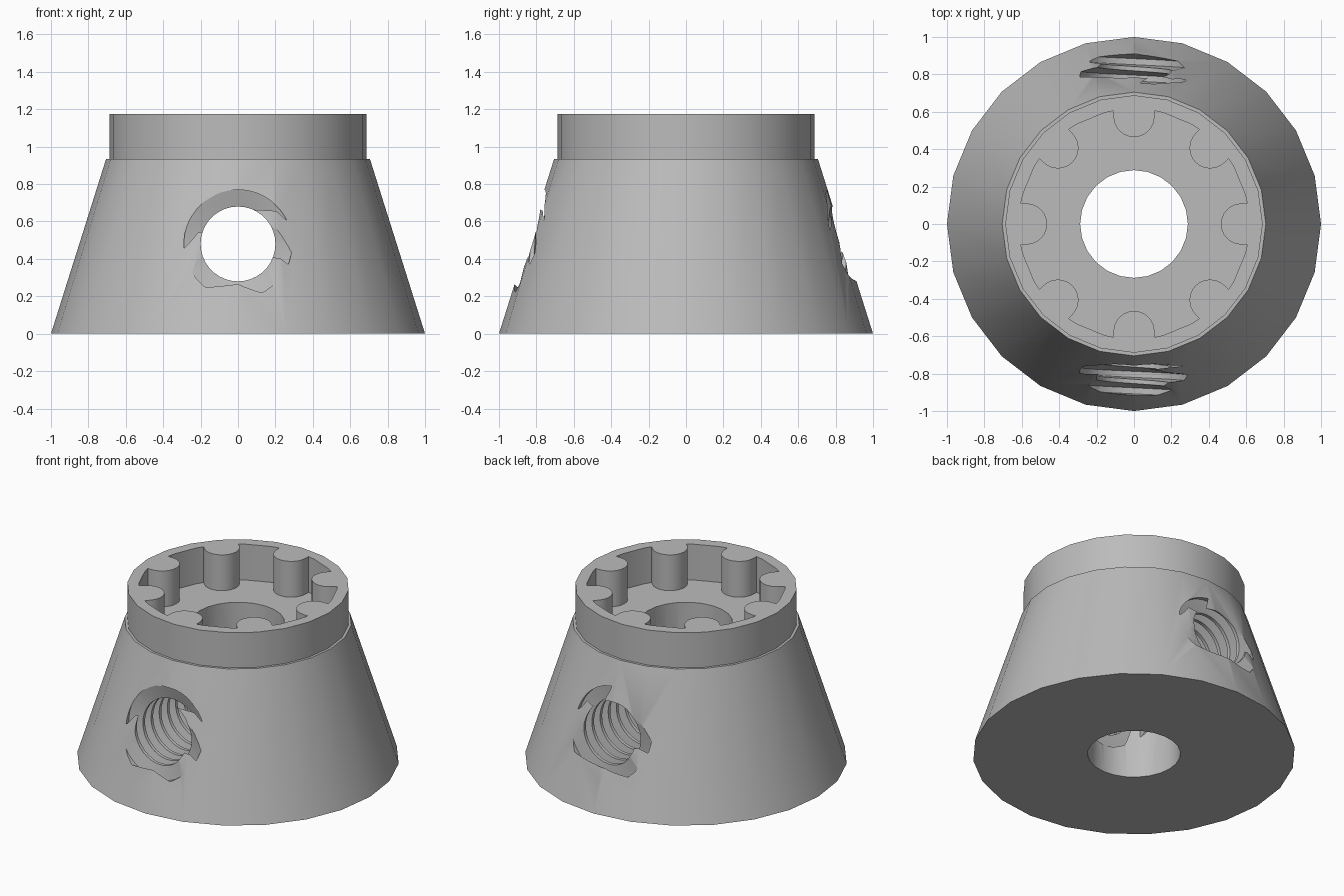
import bpy, bmesh, math
from math import sin, cos, pi, tau

cube = bpy.data.objects.get("Cube")
if cube:
    bpy.data.objects.remove(cube, do_unlink=True)

grey = bpy.data.materials.new("plain grey")
grey.use_nodes = True
colour = (0.5, 0.5, 0.5, 1)
grey.diffuse_color = colour
grey.node_tree.nodes["Principled BSDF"].inputs["Base Color"].default_value = colour


def finish(name, bm, helper=False):
    """Turn a bmesh into a linked object with outward normals."""
    bmesh.ops.recalc_face_normals(bm, faces=bm.faces)
    mesh = bpy.data.meshes.new(name)
    bm.to_mesh(mesh)
    bm.free()
    mesh.materials.append(grey)
    obj = bpy.data.objects.new(name, mesh)
    bpy.context.collection.objects.link(obj)
    obj.hide_render = helper
    return obj


def lathe(name, profile, sides):
    """Revolve a closed (radius, height) loop around z."""
    bm = bmesh.new()
    rings = [[bm.verts.new((r * cos(tau * i / sides), r * sin(tau * i / sides), z))
              for r, z in profile] for i in range(sides)]
    n = len(profile)
    for i in range(sides):
        a, b = rings[i], rings[(i + 1) % sides]
        for j in range(n):
            k = (j + 1) % n
            bm.faces.new((a[j], b[j], b[k], a[k]))
    return finish(name, bm)


def lobed_prism(name, wall, lobe_dist, lobe_r, bottom, top):
    """Round prism whose wall is indented by eight rounded lobes."""
    bm = bmesh.new()
    outline = []
    for k in range(8):
        a = k * tau / 8
        arc = [(lobe_dist - lobe_r * sin(pi * i / 12), -lobe_r * cos(pi * i / 12))
               for i in range(13)]
        edge = math.sqrt(wall ** 2 - lobe_r ** 2)
        local = [(edge, -lobe_r)] + arc + [(edge, lobe_r)]
        local += [(wall * cos(tau * s / 24), wall * sin(tau * s / 24)) for s in (1, 2)]
        outline += [(x * cos(a) - y * sin(a), x * sin(a) + y * cos(a)) for x, y in local]
    base = bm.faces.new([bm.verts.new((x, y, bottom)) for x, y in outline])
    up = bmesh.ops.extrude_face_region(bm, geom=[base])["geom"]
    bmesh.ops.translate(bm, vec=(0, 0, top - bottom),
                        verts=[v for v in up if isinstance(v, bmesh.types.BMVert)])
    return finish(name, bm, True)


def threaded_rod(name, minor, major, pitch, start, height, turns, sides):
    """Right-handed screw along y, made from one sheared helical grid."""
    bm = bmesh.new()
    section = [(-0.01, minor), (0, major), (0.032, major), (0.055, minor)]
    n = len(section)
    rows = []
    for j in range(turns * n + 1):
        offset, r = section[j % n]
        y0 = start + (j // n) * pitch + offset
        rows.append([bm.verts.new((-r * cos(tau * i / sides), y0 + pitch * i / sides,
                                   height + r * sin(tau * i / sides)))
                     for i in range(sides)])

    def vert(j, i):
        return rows[j][i] if i < sides else rows[j + n][0]

    last = len(rows) - 1 - n
    for j in range(last):
        for i in range(sides):
            bm.faces.new((vert(j, i), vert(j, i + 1), vert(j + 1, i + 1), vert(j + 1, i)))
    # drop the unused end of the grid, then fan both open ends to the axis
    bmesh.ops.delete(bm, geom=[v for v in bm.verts if not v.link_faces], context="VERTS")
    rim = [e for e in bm.edges if e.is_boundary]
    for side in (-1, 1):
        hub = bm.verts.new((0, side * (abs(start) + pitch), height))
        for e in rim:
            if e.verts[0].co.y * side > 0:
                bm.faces.new((e.verts[0], e.verts[1], hub))
    bmesh.ops.triangulate(bm, faces=bm.faces)
    return finish(name, bm, True)


# tapered body with a straight collar and a vertical bore
body = lathe("tapered_body", [(0.288, 0), (1, 0), (0.705, 0.935), (0.688, 0.935),
                              (0.688, 1.175), (0.288, 1.175)], 24)

# socket in the collar, and the threaded cross hole
pitch = 0.088
socket = lobed_prism("socket_cutter", 0.615, 0.575, 0.11, 0.93, 1.3)
screw = threaded_rod("thread_cutter", 0.2, 0.29, pitch, -0.798 - 4 * pitch,
                     0.48, 27, 36)

bpy.ops.object.select_all(action="DESELECT")
bpy.context.view_layer.objects.active = body
body.select_set(True)
for cutter in (socket, screw):
    mod = body.modifiers.new(cutter.name, "BOOLEAN")
    mod.operation = "DIFFERENCE"
    mod.solver = "EXACT"
    mod.object = cutter
    bpy.ops.object.modifier_apply(modifier=mod.name)
    bpy.data.objects.remove(cutter, do_unlink=True)

bpy.ops.object.shade_smooth_by_angle(angle=math.radians(30))
